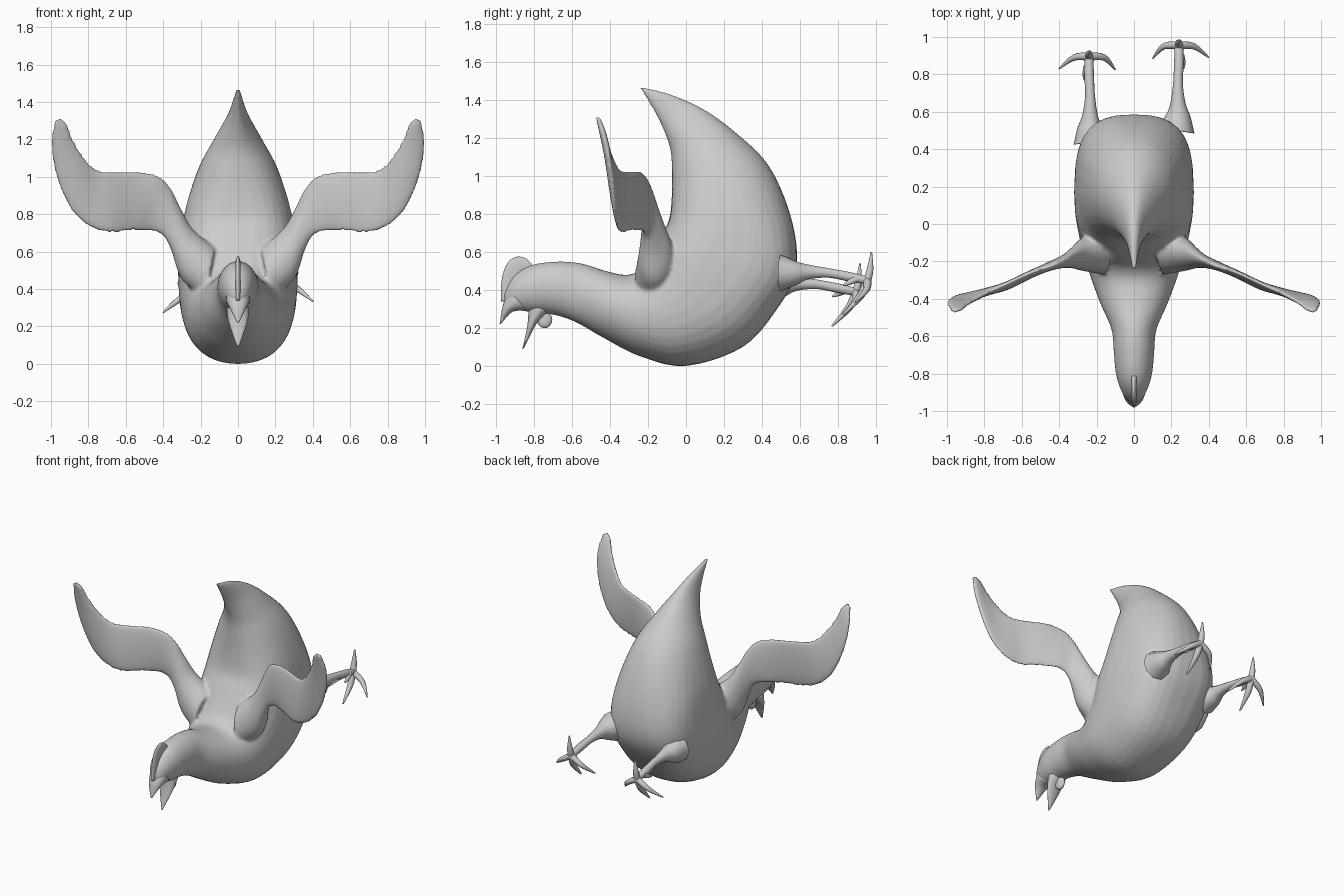
import bpy, bmesh
from math import sin, cos, pi, copysign
from mathutils import Vector as V

if "Cube" in bpy.data.objects:
    bpy.data.objects.remove(bpy.data.objects["Cube"])

grey = bpy.data.materials.new("plain grey")
grey.use_nodes = True
tone = (0.6, 0.6, 0.6, 1)
grey.diffuse_color = tone
grey.node_tree.nodes["Principled BSDF"].inputs["Base Color"].default_value = tone


def spline(rows, steps):
    """Catmull-Rom interpolation between rows of numbers."""
    rows = [rows[0]] + list(rows) + [rows[-1]]
    out = []
    for a, b, c, d in zip(rows, rows[1:], rows[2:], rows[3:]):
        for k in range(steps):
            t = k / steps
            out.append([q + t / 2 * (r - p + t * (2*p - 5*q + 4*r - s + t * (3*(q - r) + s - p)))
                        for p, q, r, s in zip(a, b, c, d)])
    return out + [list(rows[-1])]


def loft(bm, sections, sides=32):
    """Skin superellipse rings; each section is (edge, opposite edge, half width, exponent)."""
    rings = []
    for p, q, b, e in sections:
        ring = []
        for i in range(sides):
            c, s = cos(2 * pi * i / sides), sin(2 * pi * i / sides)
            u, v = (copysign(abs(n) ** (2 / e), n) for n in (c, s))
            ring.append(bm.verts.new((p + q) / 2 + (q - p) / 2 * u + b * v))
        rings.append(ring)
    for r0, r1 in zip(rings, rings[1:]):
        for i in range(sides):
            j = (i + 1) % sides
            bm.faces.new((r0[i], r0[j], r1[j], r1[i]))
    bm.faces.new(rings[0])
    bm.faces.new(rings[-1])


def centre_loft(bm, rows, steps=5):
    """Loft on the centre plane from rows of y, z, y, z, half width, exponent."""
    loft(bm, [(V((0, a, b)), V((0, c, d)), V((w, 0, 0)), e)
              for a, b, c, d, w, e in spline(rows, steps)])


def finish(name, bm):
    bmesh.ops.recalc_face_normals(bm, faces=bm.faces)
    me = bpy.data.meshes.new(name)
    bm.to_mesh(me)
    bm.free()
    me.materials.append(grey)
    me.shade_smooth()
    ob = bpy.data.objects.new(name, me)
    bpy.context.collection.objects.link(ob)
    return ob


# Body from face, along the neck and belly, round to the upturned tail
body = [
    (-.96, .38, -.95, .31, .02, 2), (-.91, .47, -.91, .30, .06, 2),
    (-.82, .53, -.80, .28, .095, 2), (-.68, .55, -.70, .27, .108, 2),
    (-.55, .54, -.58, .23, .12, 2), (-.42, .50, -.43, .145, .18, 2),
    (-.31, .48, -.24, .05, .235, 2.1), (-.24, .51, 0, 0, .28, 2.2),
    (-.19, .58, .30, .10, .31, 2.4), (-.14, .67, .48, .30, .32, 2.7),
    (-.09, .77, .58, .50, .31, 2.8), (-.075, .90, .56, .76, .28, 2.4),
    (-.075, 1.05, .44, 1.05, .21, 2.1), (-.085, 1.15, .25, 1.24, .13, 2),
    (-.13, 1.27, .08, 1.36, .06, 2), (-.19, 1.38, -.09, 1.435, .026, 2),
    (-.26, 1.49, -.24, 1.47, .01, 2)]
bm = bmesh.new()
centre_loft(bm, body)

# Wings: upper edge x, z; lower edge x, z; depth of each edge; half thickness
wing = [
    (.12, .62, .18, .35, -.13, -.17, .12), (.24, .72, .30, .45, -.15, -.17, .09),
    (.31, .84, .355, .60, -.17, -.19, .055), (.36, .94, .40, .685, -.19, -.21, .035),
    (.43, 1.01, .47, .71, -.22, -.23, .026), (.55, 1.03, .56, .71, -.26, -.28, .022),
    (.68, 1.03, .68, .70, -.32, -.34, .022), (.77, 1.05, .79, .73, -.36, -.36, .022),
    (.84, 1.13, .89, .82, -.40, -.375, .022), (.885, 1.21, .965, .98, -.43, -.39, .02),
    (.91, 1.28, 1, 1.17, -.455, -.42, .018), (.95, 1.32, .98, 1.30, -.468, -.46, .012)]
for side in (1, -1):
    loft(bm, [(V((side * a, y0, b)), V((side * c, y1, d)), V((0, t, 0)), 2)
              for a, b, c, d, y0, y1, t in spline(wing, 5)])
ob = finish("body_and_wings", bm)

# Fuse wings and body into one soft skin
remesh = ob.modifiers.new("fuse", 'REMESH')
remesh.mode = 'VOXEL'
remesh.voxel_size = .011
remesh.use_smooth_shade = True
soften = ob.modifiers.new("soften", 'SMOOTH')
soften.factor, soften.iterations = .5, 6

# Head parts, each on the centre plane
head = {
    "comb": [(-.975, .34, -.92, .34, .012, 2), (-.972, .45, -.90, .42, .014, 2),
             (-.945, .535, -.88, .45, .014, 2), (-.90, .573, -.85, .48, .014, 2),
             (-.85, .57, -.82, .48, .014, 2), (-.815, .54, -.80, .50, .012, 2)],
    "upper_beak": [(-.93, .40, -.84, .29, .065, 2), (-.965, .32, -.915, .285, .045, 2),
                   (-.982, .22, -.974, .222, .005, 2)],
    "lower_beak": [(-.83, .32, -.72, .29, .06, 2), (-.835, .22, -.785, .225, .05, 2),
                   (-.862, .09, -.855, .092, .004, 2)],
    "wattle": [(-.76, .30, -.73, .30, .012, 2), (-.785, .25, -.705, .25, .02, 2),
               (-.775, .215, -.715, .215, .018, 2), (-.755, .20, -.735, .20, .008, 2)]}
for name, rows in head.items():
    bm = bmesh.new()
    centre_loft(bm, rows)
    finish(name, bm)


def tubes(name, paths, shift):
    """Tapered round tubes through points of x, y, z, radius."""
    cu = bpy.data.curves.new(name, 'CURVE')
    cu.dimensions = '3D'
    cu.bevel_depth, cu.bevel_resolution, cu.use_fill_caps = 1, 3, True
    for path in paths:
        pts = spline(path, 5)
        sp = cu.splines.new('POLY')
        sp.points.add(len(pts) - 1)
        for p, (x, y, z, r) in zip(sp.points, pts):
            p.co = (*(V((x, y, z)) + shift), 1)
            p.radius = r
        sp.use_smooth = True
    cu.materials.append(grey)
    bpy.context.collection.objects.link(bpy.data.objects.new(name, cu))


# Legs trail behind; each foot has three toes down and a hind toe up
ankle = (.24, .955, .45, .022)
leg = [[(.225, .50, .49, .10), (.235, .57, .49, .07), (.235, .64, .495, .042),
        (.235, .75, .49, .026), (.24, .86, .47, .026), ankle],
       [ankle, (.24, .97, .51, .018), (.24, .977, .60, .004)],
       [ankle, (.245, .92, .37, .02), (.25, .83, .27, .005)],
       [ankle, (.32, .95, .40, .017), (.40, .89, .335, .004)],
       [ankle, (.16, .95, .40, .017), (.10, .885, .335, .004)],
       [(.25, .90, .46, .02), (.262, .86, .44, .014), (.265, .83, .425, .004)]]
tubes("left_leg", leg, V((0, 0, 0)))
mirrored = [[(-x, y, z, r) for x, y, z, r in path] for path in leg]
tubes("right_leg", mirrored, V((0, -.06, -.06)))
